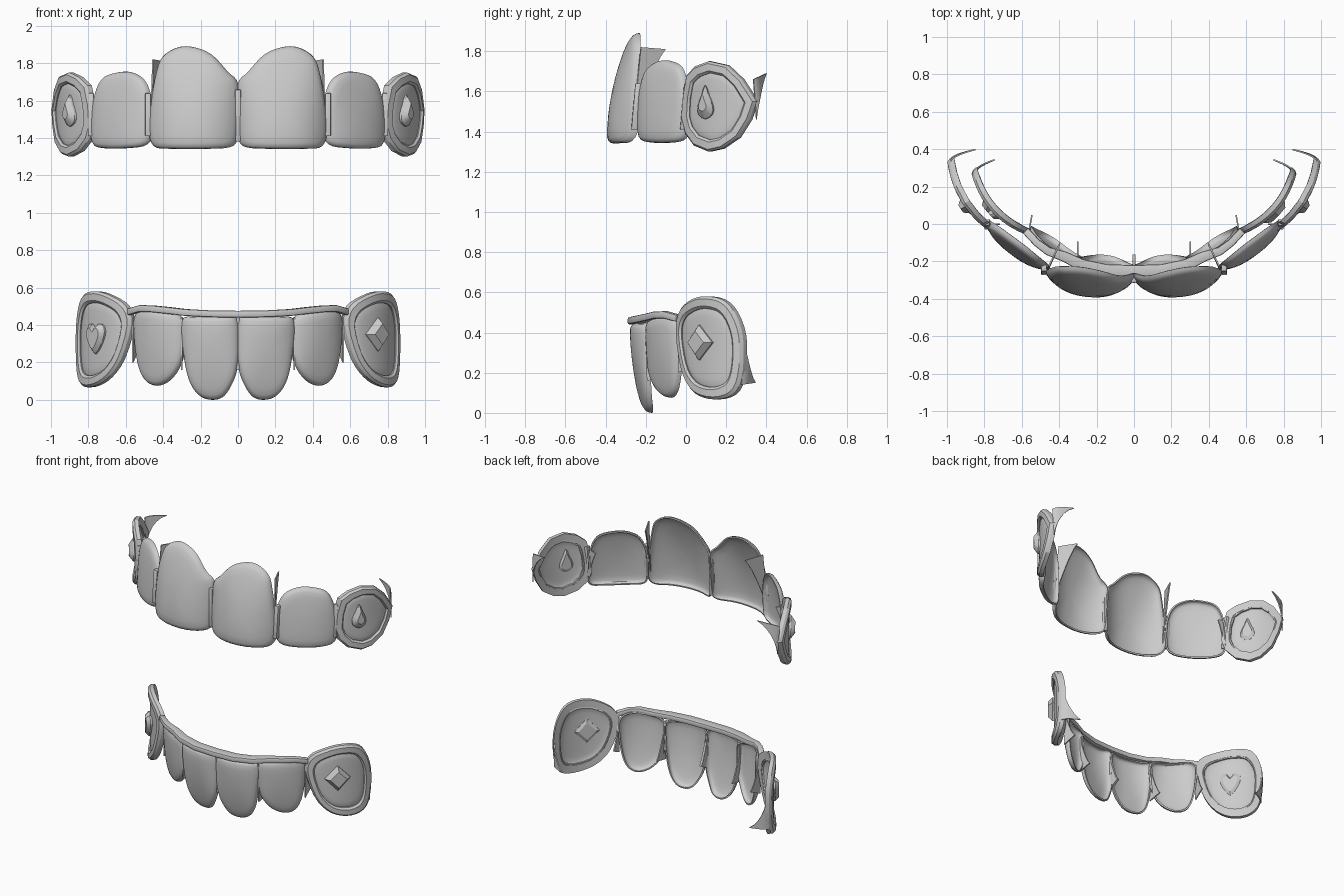
import bpy, bmesh, math
from mathutils import Vector

if "Cube" in bpy.data.objects:
    bpy.data.objects.remove(bpy.data.objects["Cube"])


class Arch:
    """Curved tooth surface over a chord a-b seen from above; zi = biting edge, zg = gum end."""
    def __init__(self, a, b, bulge, zi, zg, lean, power=2.4):
        self.a, self.b = Vector((*a, 0)), Vector((*b, 0))
        d = self.b - self.a
        self.length = d.length
        self.n = Vector((d.y, -d.x, 0)).normalized()
        self.bulge, self.zi, self.zg, self.lean, self.power = bulge, zi, zg, lean, power

    def at(self, t, z, depth=0.0):
        f = max(0, 1 - abs(2 * t - 1) ** self.power)
        w = max(0, (z - self.zi) / (self.zg - self.zi))
        off = self.bulge * f - self.lean * w * w * (0.4 + 0.6 * f) + depth
        return self.a.lerp(self.b, t) + self.n * off + Vector((0, 0, z))


def smooth_loop(pts, n):
    """Closed Catmull-Rom through 2D points."""
    out, k = [], len(pts)
    for i in range(k):
        p = [Vector(pts[(i + j - 1) % k]) for j in range(4)]
        for s in range(n):
            u = s / n
            out.append(0.5 * (2 * p[1] + (p[2] - p[0]) * u
                              + (2 * p[0] - 5 * p[1] + 4 * p[2] - p[3]) * u * u
                              + (3 * p[1] - p[0] - 3 * p[2] + p[3]) * u ** 3))
    return out


def finish(name, bm, thick=0, mirror=True, flip=False, bevel=0, angle=35):
    if flip:
        for v in bm.verts:
            v.co.x *= -1
    bmesh.ops.recalc_face_normals(bm, faces=bm.faces)
    me = bpy.data.meshes.new(name)
    bm.to_mesh(me)
    bm.free()
    ob = bpy.data.objects.new(name, me)
    bpy.context.collection.objects.link(ob)
    if thick:
        m = ob.modifiers.new("thickness", 'SOLIDIFY')
        m.thickness, m.offset = thick, 0
    if bevel:
        m = ob.modifiers.new("bevel", 'BEVEL')
        m.width, m.segments = bevel, 2
    if mirror:
        m = ob.modifiers.new("mirror", 'MIRROR')
        m.use_mirror_merge = False
    bpy.ops.object.select_all(action='DESELECT')
    ob.select_set(True)
    bpy.context.view_layer.objects.active = ob
    bpy.ops.object.convert(target='MESH')
    bpy.ops.object.shade_smooth_by_angle(angle=math.radians(angle))
    return ob


def rings(bm, arch, loop, profile, centre, closed=False, cap=False):
    """Loft scaled copies of an outline; profile = (scale, depth) pairs."""
    c = Vector(centre)
    rows = []
    for s, d in profile:
        rows.append([bm.verts.new(arch.at(*(c + (p - c) * s), d)) for p in loop])
    n = len(loop)
    pairs = list(zip(rows, rows[1:])) + ([(rows[-1], rows[0])] if closed else [])
    for r0, r1 in pairs:
        for i in range(n):
            bm.faces.new((r0[i], r0[(i + 1) % n], r1[(i + 1) % n], r1[i]))
    return rows


def middle(loop):
    return ((min(p.x for p in loop) + max(p.x for p in loop)) / 2,
            (min(p.y for p in loop) + max(p.y for p in loop)) / 2)


def shell(name, arch, pts, n=4, scale=1.0, depth=0.0, lip=0.03):
    loop = smooth_loop(pts, n)
    c = middle(loop)
    prof = [(.15, 0), (.35, 0), (.55, 0), (.75, 0), (.9, -.002), (.96, -.007), (.99, -.016), (1, -lip)]
    bm = bmesh.new()
    rows = rings(bm, arch, loop, [(s * scale, d + depth) for s, d in prof], c)
    mid = bm.verts.new(arch.at(*c, depth))
    for i in range(len(loop)):
        bm.faces.new((rows[0][i - 1], rows[0][i], mid))
    finish(name, bm, thick=0.01)


def rim(name, arch, pts, n, inner):
    loop = smooth_loop(pts, n)
    bm = bmesh.new()
    rings(bm, arch, loop, [(1, -.025), (1, .002), (.95, .016), (inner + .05, .016),
                           (inner, .004), (inner, -.025)], middle(loop), closed=True)
    finish(name, bm, angle=25)


def gem(name, arch, t, z, pts, flip, table=.6, height=.04, n=1):
    loop = [Vector((t + p[0] / arch.length, z + p[1])) for p in smooth_loop(pts, n)]
    bm = bmesh.new()
    rows = rings(bm, arch, loop, [(.7, -.022), (1, -.01), (1, .012), (table, height)], (t, z))
    bm.faces.new(rows[0])
    bm.faces.new(rows[-1])
    finish(name, bm, mirror=False, flip=flip, angle=20)


def fin(name, base_a, base_b, tip, sag=0.0):
    """Thin pointed clasp flange between a base edge and a tip."""
    a, b, t = Vector(base_a), Vector(base_b), Vector(tip)
    bm = bmesh.new()
    prev = None
    for i in range(7):
        u = i / 6 * .97
        bow = Vector((sag, 0, 0)) * 4 * u * (1 - u)
        k = (1 - u) ** 1.4
        cen = a.lerp(t, u) + bow
        cur = [bm.verts.new(cen), bm.verts.new(cen + (b - a) * k)]
        if prev:
            bm.faces.new((prev[0], prev[1], cur[1], cur[0]))
        prev = cur
    finish(name, bm, thick=0.008)


def bar(name, path, mirror=True, bevel=.008):
    """Box-section sweep; path = (x, y, z, width, height), width across the path."""
    bm = bmesh.new()
    P = [Vector(p[:3]) for p in path]
    rows = []
    for i, (p, q) in enumerate(zip(P, path)):
        d = P[min(i + 1, len(P) - 1)] - P[max(i - 1, 0)]
        nrm = Vector((d.y, -d.x, 0)).normalized() * q[3] / 2
        up = Vector((0, 0, q[4] / 2))
        rows.append([bm.verts.new(p + o) for o in (nrm + up, nrm - up, -nrm - up, -nrm + up)])
    for r0, r1 in zip(rows, rows[1:]):
        for j in range(4):
            bm.faces.new((r0[j], r0[(j + 1) % 4], r1[(j + 1) % 4], r1[j]))
    bm.faces.new(rows[0])
    bm.faces.new(rows[-1])
    finish(name, bm, mirror=mirror, bevel=bevel)


# Upper front teeth
u1 = Arch((0.003, -.31), (.475, -.265), .10, 1.35, 1.88, .12)
shell("upper_central_tooth", u1, [
    (.06, 1.36), (.01, 1.42), (0, 1.55), (.01, 1.69), (.12, 1.75), (.3, 1.84), (.5, 1.88),
    (.68, 1.88), (.85, 1.83), (.92, 1.74), (.97, 1.6), (1, 1.44), (.94, 1.36), (.75, 1.347), (.3, 1.347)])
u2 = Arch((.478, -.245), (.792, -.005), .04, 1.35, 1.75, .05)
shell("upper_lateral_tooth", u2, [
    (.06, 1.37), (0, 1.45), (.02, 1.6), (.13, 1.7), (.35, 1.745), (.6, 1.745),
    (.84, 1.71), (.96, 1.6), (1, 1.45), (.95, 1.37), (.75, 1.35), (.35, 1.35)])

# Upper open-faced canine caps
u3 = Arch((.775, -.02), (.985, .35), .045, 1.3, 1.75, .0, 2)
canine = [(.0, 1.46), (.02, 1.58), (.08, 1.68), (.22, 1.725), (.42, 1.75), (.66, 1.73), (.84, 1.66),
          (1, 1.55), (.93, 1.46), (.8, 1.37), (.6, 1.315), (.42, 1.30), (.2, 1.33), (.06, 1.39)]
rim("upper_canine_rim", u3, canine, 1, .74)
shell("upper_canine_plate", u3, canine, 3, .79, -.004, .02)
drop = [(0, .09), (.022, .04), (.046, -.015), (.04, -.055), (0, -.078), (-.04, -.055), (-.046, -.015), (-.022, .04)]
for flip, side in ((False, "right"), (True, "left")):
    gem("upper_drop_gem_" + side, u3, .38, 1.54, drop, flip, .5, .04, 2)

# Lower front teeth
l1 = Arch((.002, -.255), (.3, -.205), .04, .44, 0, .075)
shell("lower_central_tooth", l1, [
    (.03, .43), (0, .3), (.02, .2), (.1, .11), (.28, .025), (.5, .005), (.72, .03),
    (.88, .11), (.97, .25), (1, .42), (.75, .44), (.3, .44)])
l2 = Arch((.302, -.2), (.56, -.04), .04, .48, .08, .05)
shell("lower_lateral_tooth", l2, [
    (.01, .43), (0, .3), (.08, .19), (.3, .11), (.58, .08), (.8, .11), (.93, .2),
    (1, .36), (.97, .45), (.75, .48), (.35, .465)])

# Lower bar across the biting edge
bar("lower_bar", [(x * s, y, z, w, .036) for s, seq in ((-1, -1), (1, 1)) for x, y, z, w in [
    (.0, -.255, .458, .07), (.15, -.25, .46, .07), (.28, -.22, .467, .065), (.37, -.175, .478, .055),
    (.46, -.145, .487, .045), (.52, -.1, .488, .04), (.58, -.035, .47, .04)][::seq]
    if not (s == 1 and x == 0)], mirror=False)

# Lower open-faced canine caps
l3 = Arch((.57, -.045), (.858, .285), .055, .58, .07, .0, 2)
lower = [(.0, .4), (.06, .5), (.26, .555), (.5, .58), (.76, .565), (.91, .5), (1, .38), (1, .22),
         (.93, .11), (.76, .07), (.52, .075), (.3, .12), (.12, .22)]
rim("lower_canine_rim", l3, lower, 3, .76)
shell("lower_canine_plate", l3, lower, 3, .81, -.004, .02)
gem("lower_diamond_gem", l3, .46, .35, [(0, .088), (.085, 0), (0, -.088), (-.085, 0)], False, .65, .04)
gem("lower_heart_gem", l3, .5, .33, [
    (0, .045), (.025, .075), (.055, .07), (.07, .035), (.05, -.025), (0, -.085),
    (-.05, -.025), (-.07, .035), (-.055, .07), (-.025, .075)], True, .7, .035, 2)

# Tabs joining the upper caps
for nm, lo, hi in (("upper_front_tab", (.482, -.255, 1.41), (.482, -.235, 1.64)),
                   ("upper_back_tab", (.785, -.012, 1.41), (.785, .008, 1.64))):
    bm = bmesh.new()
    bmesh.ops.create_cube(bm, size=1)
    for v in bm.verts:
        e = Vector(hi if v.co.z > 0 else lo)
        v.co = Vector((e.x + v.co.x * .03, e.y + v.co.y * .035, e.z))
    finish(nm, bm, bevel=.005)
bar("upper_centre_joint", [(-.015, -.3, 1.52, .03, .28), (.015, -.3, 1.52, .03, .28)], mirror=False)

# Rear clasps and flanges between teeth
fin("upper_canine_clasp", (.98, .335, 1.66), (.975, .35, 1.46), (.84, .4, 1.69), .03)
fin("lower_canine_clasp", (.852, .275, .14), (.85, .285, .38), (.74, .345, .15), .02)
fin("upper_central_flange", (.455, -.225, 1.82), (.468, -.265, 1.42), (.395, -.1, 1.81))
fin("upper_lateral_flange", (.775, .0, 1.62), (.785, -.01, 1.4), (.715, -.0, 1.6))
fin("lower_central_flange", (.3, -.195, .16), (.3, -.2, .44), (.3, -.09, .18))
fin("lower_lateral_flange", (.562, -.04, .2), (.562, -.04, .45), (.545, .05, .24))
fin("lower_middle_flange", (.004, -.235, .16), (.004, -.25, .44), (.004, -.16, .2))
